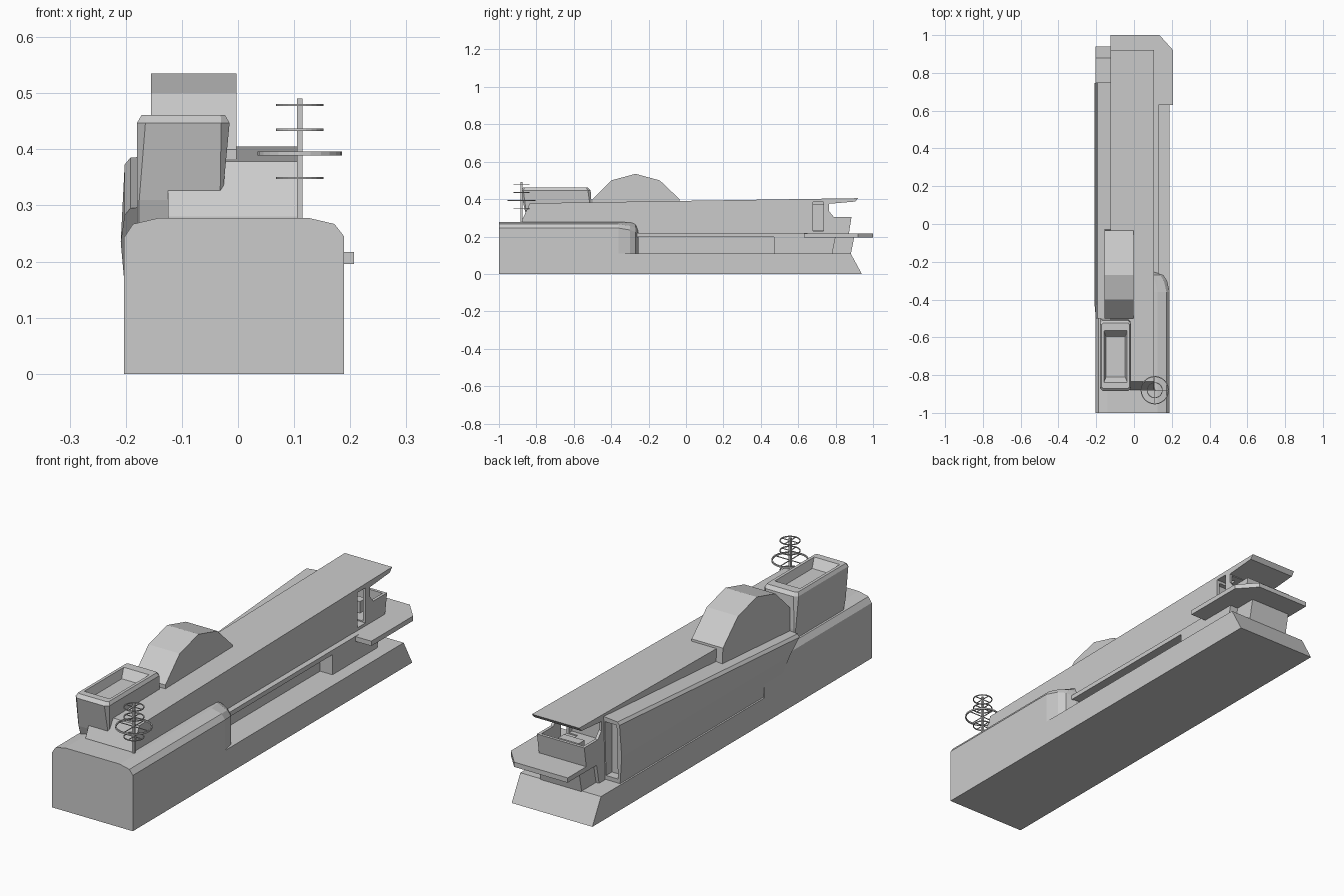
import bpy, bmesh, math
from mathutils import Vector

old = bpy.data.objects.get("Cube")
if old:
    bpy.data.objects.remove(old)

grey = bpy.data.materials.new("hull_grey")
grey.use_nodes = True
tone = (0.6, 0.6, 0.6, 1)
grey.diffuse_color = tone
grey.node_tree.nodes["Principled BSDF"].inputs["Base Color"].default_value = tone


def finish(name, bm):
    bmesh.ops.recalc_face_normals(bm, faces=bm.faces)
    mesh = bpy.data.meshes.new(name)
    bm.to_mesh(mesh)
    bm.free()
    mesh.materials.append(grey)
    ob = bpy.data.objects.new(name, mesh)
    bpy.context.collection.objects.link(ob)
    return ob


def loft(name, sections):
    """Skin closed cross-sections that share a point count, capping both ends."""
    bm = bmesh.new()
    rings = [[bm.verts.new(p) for p in s] for s in sections]
    for a, b in zip(rings, rings[1:]):
        for i in range(len(a)):
            j = (i + 1) % len(a)
            bm.faces.new((a[i], a[j], b[j], b[i]))
    bm.faces.new(rings[0])
    bm.faces.new(rings[-1])
    return finish(name, bm)


def side_prism(name, profile, x0, x1):
    """Extrude a (y, z) profile across x."""
    return loft(name, [[(x, y, z) for y, z in profile] for x in (x0, x1)])


def plan_prism(name, outline, z0, z1):
    """Extrude an (x, y) outline upwards."""
    return loft(name, [[(x, y, z) for x, y in outline] for z in (z0, z1)])


def box(name, x, y, z):
    return plan_prism(name, [(x[0], y[0]), (x[1], y[0]), (x[1], y[1]), (x[0], y[1])], *z)


def cut(ob, cutter):
    mod = ob.modifiers.new("cut", "BOOLEAN")
    mod.operation = "DIFFERENCE"
    mod.solver = "EXACT"
    mod.object = cutter
    cutter.hide_render = True
    cutter.hide_viewport = True
    cutter.display_type = "WIRE"


# Low hull with a raked stern
side_prism("lower_hull", [(-0.4, 0), (0.94, 0), (0.88, 0.11), (-0.4, 0.11)], -0.203, 0.189)


# Tall forward hull with rounded shoulders, closing in at its aft corner
def hull_section(y, side, drop, bottom):
    return [(-0.203, y, bottom), (-0.203, y, 0.243), (-0.187, y, 0.267), (-0.14, y, 0.278),
            (side - 0.064, y, 0.278 - drop * 0.3), (side - 0.017, y, 0.267 - drop),
            (side, y, 0.245 - drop), (side, y, bottom)]


loft("forward_hull", [hull_section(-1, 0.189, 0, 0), hull_section(-0.36, 0.189, 0, 0),
                      hull_section(-0.30, 0.175, 0.01, 0.05),
                      hull_section(-0.27, 0.155, 0.02, 0.05),
                      hull_section(-0.255, 0.11, 0.03, 0.05)])

# Recessed gallery beneath the side deck
box("gallery_wall", (-0.125, 0.07), (-0.3, 0.6), (0.1, 0.21))
side_prism("gallery_end_block", [(0.47, 0.1), (0.78, 0.1), (0.8, 0.2), (0.47, 0.2)], -0.125, 0.13)
side_prism("stern_support", [(0.7, 0.1), (0.88, 0.1), (0.9, 0.2), (0.7, 0.2)], -0.11, 0.09)
box("side_deck", (-0.125, 0.13), (-0.3, 0.65), (0.198, 0.218))
plan_prism("stern_platform", [(-0.125, 0.63), (0.207, 0.63), (0.207, 0.92),
                              (0.135, 1.0), (-0.125, 1.0)], 0.196, 0.217)

# Long house with its roof running out over an open stern balcony
house = side_prism("long_house", [(-0.88, 0.21), (-0.88, 0.28), (-0.835, 0.378), (0.92, 0.405),
                                  (0.905, 0.387), (0.765, 0.375), (0.765, 0.335), (0.79, 0.305),
                                  (0.885, 0.305), (0.87, 0.21)], -0.125, 0.105)
cut(house, box("balcony_cutter", (-0.112, 0.092), (0.66, 0.872), (0.235, 0.372)))
cut(house, plan_prism("doorway_cutter", [(0.05, 0.68), (0.15, 0.68), (0.15, 0.735),
                                         (0.05, 0.735)], 0.23, 0.384))
box("balcony_console", (-0.06, 0.04), (0.79, 0.83), (0.23, 0.285))


# Bulging side casing whose top falls towards the bow
def casing_section(y_low, y_top, top):
    return [(-0.11, y_low, 0.112), (-0.198, y_low, 0.112),
            (-0.209, (y_low + y_top) / 2, 0.235), (-0.202, y_top, top - 0.012),
            (-0.192, y_top, top), (-0.11, y_top, top + 0.008)]


casing = loft("side_casing", [casing_section(0.74, 0.75, 0.385),
                              casing_section(-0.35, -0.5, 0.295)])
cut(casing, box("casing_end_cutter", (-0.188, -0.13), (0.7, 0.8), (0.13, 0.37)))

# Faceted hump amidships
side_prism("midship_hump", [(-0.5, 0.27), (-0.5, 0.4), (-0.4, 0.5), (-0.27, 0.535),
                            (-0.14, 0.5), (-0.035, 0.4), (-0.03, 0.33)], -0.155, -0.003)


# Flared forward funnel with chamfered corners and a sunken top
def funnel_ring(x0, x1, y0, y1, c, z):
    return [(x0 + c, y0, z), (x1 - c, y0, z), (x1, y0 + c, z), (x1, y1 - c, z),
            (x1 - c, y1, z), (x0 + c, y1, z), (x0, y1 - c, z), (x0, y0 + c, z)]


loft("forward_funnel", [funnel_ring(-0.18, -0.03, -0.84, -0.5, 0.004, 0.265),
                        funnel_ring(-0.18, -0.028, -0.855, -0.5, 0.004, 0.31),
                        funnel_ring(-0.18, -0.015, -0.885, -0.51, 0.015, 0.447),
                        funnel_ring(-0.172, -0.023, -0.87, -0.525, 0.008, 0.461),
                        funnel_ring(-0.159, -0.036, -0.84, -0.565, 0.002, 0.461),
                        funnel_ring(-0.148, -0.047, -0.81, -0.595, 0.002, 0.425)])

# Mast and its hoop aerials with crossed spokes
MAST = Vector((0.11, -0.88, 0))
box("mast", (MAST.x - 0.005, MAST.x + 0.005), (MAST.y - 0.005, MAST.y + 0.005), (0.27, 0.491))


def hoop(name, radius, z, thick, width):
    bm = bmesh.new()
    n = 24
    loops = []
    for i in range(n):
        a = math.tau * i / n
        loops.append([bm.verts.new((MAST.x + r * math.cos(a), MAST.y + r * math.sin(a), z + h))
                      for r, h in ((radius, -thick), (radius, thick),
                                   (radius - width, thick), (radius - width, -thick))])
    for i in range(n):
        a, b = loops[i], loops[(i + 1) % n]
        for k in range(4):
            m = (k + 1) % 4
            bm.faces.new((a[k], a[m], b[m], b[k]))
    finish(name, bm)
    w, r = 0.0015, radius - width / 2
    box(name + "_spoke_across", (MAST.x - r, MAST.x + r), (MAST.y - w, MAST.y + w), (z - w, z + w))
    box(name + "_spoke_along", (MAST.x - w, MAST.x + w), (MAST.y - r, MAST.y + r), (z - w, z + w))


for i, z in enumerate((0.349, 0.435, 0.479)):
    hoop(f"small_hoop_{i + 1}", 0.042, z, 0.002, 0.004)
hoop("large_hoop", 0.075, 0.393, 0.0035, 0.005)
